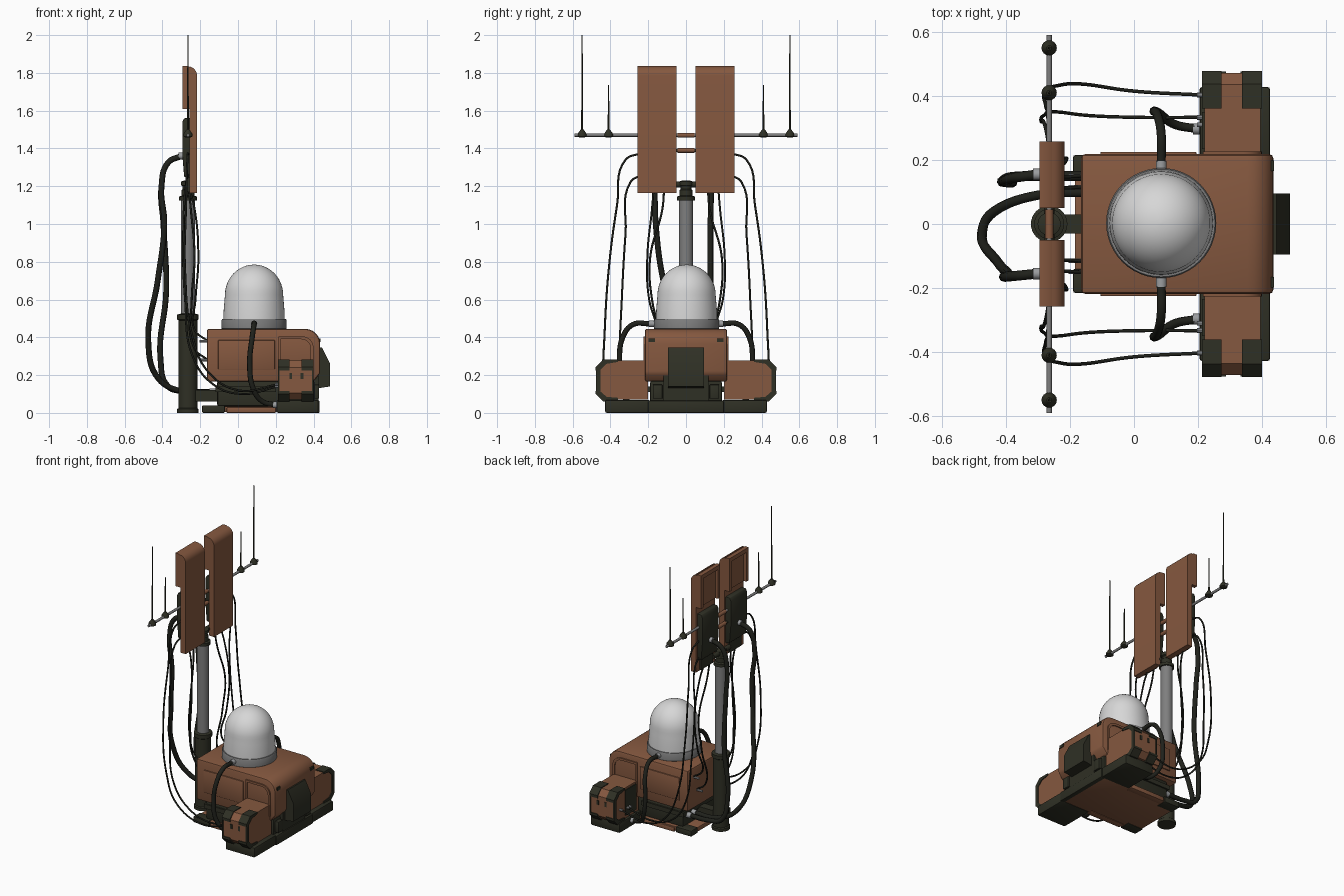
import bpy, bmesh, math
from mathutils import Vector

def material(name, rgb):
    m = bpy.data.materials.new(name)
    m.diffuse_color = (*rgb, 1)
    return m

BROWN = material("rust_brown", (0.235, 0.098, 0.05))
DARK = material("dark_olive", (0.028, 0.029, 0.018))
BLACK = material("cable_black", (0.014, 0.015, 0.011))
GREY = material("mast_grey", (0.21, 0.21, 0.21))
SILVER = material("connector_silver", (0.33, 0.34, 0.35))
WHITE = material("dome_white", (0.68, 0.68, 0.68))

def finish(name, bm, mat, bevel=0, smooth=True):
    bmesh.ops.recalc_face_normals(bm, faces=bm.faces[:])
    if bevel:
        edges = [e for e in bm.edges if len(e.link_faces) == 2 and e.calc_face_angle() > 0.5]
        bmesh.ops.bevel(bm, geom=edges, offset=bevel, segments=2, profile=0.5, affect='EDGES')
    me = bpy.data.meshes.new(name)
    bm.to_mesh(me)
    bm.free()
    me.materials.append(mat)
    ob = bpy.data.objects.new(name, me)
    bpy.context.collection.objects.link(ob)
    if smooth:
        bpy.ops.object.select_all(action='DESELECT')
        ob.select_set(True)
        bpy.context.view_layer.objects.active = ob
        bpy.ops.object.shade_smooth_by_angle(angle=math.radians(35))
    return ob

def prism(name, pts, axis, a, b, mat, bevel=0):
    """Extrude a 2D outline along an axis (x: pts are y,z / y: x,z / z: x,y)."""
    put = {'x': lambda p, t: (t, p[0], p[1]), 'y': lambda p, t: (p[0], t, p[1]),
           'z': lambda p, t: (p[0], p[1], t)}[axis]
    bm = bmesh.new()
    lo = [bm.verts.new(put(p, a)) for p in pts]
    hi = [bm.verts.new(put(p, b)) for p in pts]
    bm.faces.new(lo)
    bm.faces.new(hi)
    n = len(pts)
    for i in range(n):
        bm.faces.new((lo[i], lo[(i + 1) % n], hi[(i + 1) % n], hi[i]))
    return finish(name, bm, mat, bevel)

def box(name, x0, x1, y0, y1, z0, z1, mat, bevel=0):
    return prism(name, [(x0, y0), (x1, y0), (x1, y1), (x0, y1)], 'z', z0, z1, mat, bevel)

def lathe(name, prof, origin, mat, axis=(0, 0, 1), seg=32):
    """Revolve (radius, height) pairs round an axis starting at origin."""
    rot = Vector((0, 0, 1)).rotation_difference(Vector(axis))
    bm = bmesh.new()
    rings = []
    for r, h in prof:
        rings.append([bm.verts.new(Vector(origin) + rot @ Vector(
            (r * math.cos(2 * math.pi * k / seg), r * math.sin(2 * math.pi * k / seg), h)))
            for k in range(seg)])
    for a, b in zip(rings, rings[1:]):
        for k in range(seg):
            bm.faces.new((a[k], a[(k + 1) % seg], b[(k + 1) % seg], b[k]))
    bm.faces.new(rings[0])
    bm.faces.new(rings[-1])
    return finish(name, bm, mat)

def rod(name, p, q, r, mat, seg=16):
    d = Vector(q) - Vector(p)
    return lathe(name, [(r, 0), (r, d.length)], p, mat, d.normalized(), seg)

def cable(name, pts, r, mat=BLACK):
    cu = bpy.data.curves.new(name, 'CURVE')
    cu.dimensions = '3D'
    cu.bevel_depth, cu.bevel_resolution, cu.resolution_u = r, 2, 8
    cu.use_fill_caps = True
    sp = cu.splines.new('BEZIER')
    sp.bezier_points.add(len(pts) - 1)
    for bp, p in zip(sp.bezier_points, pts):
        bp.co = p
        bp.handle_left_type = bp.handle_right_type = 'AUTO'
    cu.materials.append(mat)
    ob = bpy.data.objects.new(name, cu)
    bpy.context.collection.objects.link(ob)
    bpy.ops.object.select_all(action='DESELECT')
    ob.select_set(True)
    bpy.context.view_layer.objects.active = ob
    bpy.ops.object.convert(target='MESH')

def arc(cx, cz, r, a0, a1, n=6):
    return [(cx + r * math.cos(math.radians(a0 + (a1 - a0) * i / n)),
             cz + r * math.sin(math.radians(a0 + (a1 - a0) * i / n))) for i in range(n + 1)]

# Main housing with rounded front edge
prism("main_housing", [(-0.165, 0.165), (-0.165, 0.445)] + arc(0.355, 0.365, 0.08, 90, 0)
      + [(0.435, 0.21), (0.40, 0.165)], 'y', -0.218, 0.218, BROWN, 0.012)
# Base plate and dark undercarriage
box("base_plate", -0.185, 0.425, -0.205, 0.205, 0.004, 0.035, BROWN, 0.005)
box("undercarriage", -0.11, 0.405, -0.19, 0.19, 0.035, 0.17, DARK, 0.01)
box("undercarriage_rib", -0.12, 0.2, -0.2, 0.2, 0.11, 0.14, DARK)
box("front_bumper", 0.40, 0.432, -0.2, 0.2, 0.0, 0.065, DARK, 0.006)
# Wedge shaped nose unit
prism("nose_unit", [(0.42, 0.13), (0.42, 0.345), (0.445, 0.345), (0.488, 0.26), (0.488, 0.14)],
      'y', -0.095, 0.095, DARK)
box("nose_lower_block", 0.40, 0.425, -0.12, 0.12, 0.05, 0.2, DARK)

for s in (1, -1):
    side = "left" if s > 0 else "right"
    # Raised side panel, arch trim and corner latches on the housing
    box(side + "_side_panel", -0.105, 0.195, s * 0.21, s * 0.225, 0.23, 0.385, BROWN, 0.003)
    prism(side + "_arch_trim", [(0.215, 0.2), (0.215, 0.405)] + arc(0.34, 0.345, 0.06, 90, 0)
          + [(0.40, 0.2), (0.385, 0.2)] + arc(0.335, 0.34, 0.05, 0, 90) + [(0.225, 0.39), (0.225, 0.2)],
          'y', s * 0.21, s * 0.226, BROWN)
    box(side + "_latch", 0.425, 0.438, s * 0.165, s * 0.198, 0.395 - 0.02, 0.395, DARK)
    box(side + "_front_block", 0.40, 0.43, s * 0.125, s * 0.175, 0.075, 0.15, DARK, 0.004)
    box(side + "_rear_foot", -0.19, -0.07, s * 0.14, s * 0.215, 0.0, 0.04, DARK, 0.006)
    box(side + "_base_rail", -0.06, 0.2, s * 0.17, s * 0.215, 0.0, 0.03, BROWN, 0.004)
    # Side pod with chamfered end
    prism(side + "_pod", [(s * y, z) for y, z in ((0.2, 0.07), (0.435, 0.07), (0.472, 0.105),
          (0.472, 0.24), (0.435, 0.278), (0.2, 0.278))], 'x', 0.22, 0.395, BROWN)
    for i, (x0, x1) in enumerate(((0.212, 0.273), (0.337, 0.40))):
        prism(f"{side}_pod_cap_top_{i}", [(s * y, z) for y, z in ((0.36, 0.27), (0.36, 0.283),
              (0.438, 0.283), (0.478, 0.243), (0.478, 0.225), (0.455, 0.225), (0.42, 0.26))],
              'x', x0, x1, DARK)
        prism(f"{side}_pod_cap_bottom_{i}", [(s * y, z) for y, z in ((0.36, 0.08), (0.36, 0.06),
              (0.438, 0.06), (0.478, 0.1), (0.478, 0.115), (0.455, 0.115), (0.42, 0.085))],
              'x', x0, x1, DARK)
        xe = 0.212 if i == 0 else 0.392
        box(f"{side}_pod_edge_{i}", xe, xe + 0.008, s * 0.452, s * 0.476, 0.11, 0.23, DARK)
        xs = 0.272 if i == 0 else 0.332
        box(f"{side}_pod_slot_{i}", xs, xs + 0.015, s * 0.465, s * 0.476, 0.18, 0.21, DARK)
    box(side + "_pod_back_plate", 0.213, 0.222, s * 0.235, s * 0.35, 0.09, 0.265, DARK)
    box(side + "_pod_foot", 0.205, 0.425, s * 0.19, s * 0.428, 0.0, 0.068, DARK, 0.008)

# Dome and its collar
DC = (0.085, 0.003, 0)
lathe("dome_collar", [(0.165, 0.44), (0.172, 0.446), (0.172, 0.49), (0.168, 0.498), (0.15, 0.498)], DC, GREY, seg=48)
lathe("dome", [(0.162, 0.49), (0.161, 0.54), (0.157, 0.59)]
      + [(0.154 * math.cos(t * math.pi / 24), 0.625 + 0.16 * math.sin(t * math.pi / 24)) for t in range(12)]
      + [(0.002, 0.785)], DC, WHITE, seg=48)

# Telescopic mast
MX = -0.265
M0 = (MX, 0, 0)
lathe("mast_lower", [(0.057, 0), (0.057, 0.02), (0.05, 0.025), (0.05, 0.49), (0.057, 0.495),
                     (0.057, 0.52), (0.04, 0.525)], M0, DARK)
lathe("mast_upper", [(0.038, 0.5), (0.038, 1.14)], M0, GREY)
lathe("mast_top", [(0.047, 1.125), (0.047, 1.145), (0.034, 1.15), (0.034, 1.18), (0.028, 1.185),
                   (0.028, 1.2), (0.036, 1.205), (0.036, 1.225), (0.02, 1.23)], M0, DARK)
box("mast_bracket", -0.23, -0.11, -0.03, 0.03, 0.06, 0.12, DARK)
# Crossbars
rod("top_crossbar", (MX, -0.59, 1.47), (MX, 0.59, 1.47), 0.0085, GREY)
for z in (1.39, 1.47):
    rod("panel_joint", (MX, -0.045, z), (MX, 0.045, z), 0.013, BROWN)
    rod("panel_link", (MX, -0.09, z), (MX, 0.09, z), 0.008, DARK)
rod("mast_head_bar", (MX, -0.09, 1.21), (MX, 0.09, 1.21), 0.016, DARK)

for s in (1, -1):
    side = "left" if s > 0 else "right"
    # Flat antenna panel: curved top sheet, hooked cheeks, electronics at the back
    a, b = s * 0.05, s * 0.258
    sheet = [(-0.256, 1.163), (-0.256, 1.83)] + arc(-0.267, 1.785, 0.05, 78, 0) + [(-0.217, 1.163)]
    prism(side + "_panel_sheet", sheet, 'y', a, b, BROWN)
    hook = [(-0.295, 1.61), (-0.295, 1.837), (-0.268, 1.837), (-0.25, 1.826), (-0.25, 1.61)]
    for c, d in ((a, a + s * 0.025), (b - s * 0.025, b)):
        prism(side + "_panel_cheek", hook, 'y', c, d, BROWN)
    prism(side + "_panel_cap", [(-0.295, 1.81)] + hook[1:4] + [(-0.25, 1.81)], 'y', a, b, BROWN)
    box(side + "_panel_back", -0.275, -0.25, s * 0.07, s * 0.24, 1.61, 1.82, BROWN)
    prism(side + "_electronics", [(-0.25, 1.24), (-0.285, 1.25), (-0.295, 1.37), (-0.295, 1.54),
          (-0.285, 1.56), (-0.25, 1.56)], 'y', s * 0.065, s * 0.243, DARK, 0.004)
    box(side + "_panel_lower_bracket", -0.268, -0.25, s * 0.09, s * 0.22, 1.17, 1.25, DARK)
    # Whip antennas
    for y, top in ((0.55, 2.0), (0.41, 1.735)):
        lathe(side + "_whip_base", [(0.013, 1.458), (0.024, 1.463), (0.024, 1.477), (0.008, 1.5)],
              (MX, s * y, 0), DARK, seg=16)
        lathe(side + "_whip", [(0.005, 1.49), (0.003, top)], (MX, s * y, 0), DARK, seg=8)
    # Dome hose to the pod
    rod(side + "_dome_plug", (0.085, s * 0.165, 0.472), (0.085, s * 0.197, 0.472), 0.017, SILVER)
    cable(side + "_dome_hose", [(0.085, s * 0.19, 0.472), (0.085, s * 0.28, 0.468), (0.075, s * 0.335, 0.40),
          (0.062, s * 0.352, 0.26), (0.08, s * 0.345, 0.13), (0.13, s * 0.31, 0.06), (0.2, s * 0.297, 0.042)], 0.014)
    rod(side + "_hose_plug", (0.185, s * 0.297, 0.042), (0.215, s * 0.297, 0.042), 0.017, SILVER)
    # Thin cables from panel edge to the pod
    cable(side + "_outer_cable", [(-0.265, s * 0.24, 1.375), (-0.268, s * 0.32, 1.34), (-0.275, s * 0.365, 1.1),
          (-0.28, s * 0.41, 0.75), (-0.24, s * 0.432, 0.4), (-0.16, s * 0.437, 0.22), (0.0, s * 0.415, 0.12),
          (0.21, s * 0.403, 0.15)], 0.0055)
    cable(side + "_inner_cable", [(-0.265, s * 0.24, 1.26), (-0.275, s * 0.295, 1.22), (-0.29, s * 0.32, 0.95),
          (-0.28, s * 0.34, 0.6), (-0.24, s * 0.35, 0.3), (-0.13, s * 0.338, 0.15), (0.02, s * 0.333, 0.1),
          (0.21, s * 0.333, 0.14)], 0.0055)
    for y, z in ((0.403, 0.15), (0.333, 0.14), (0.31, 0.14)):
        rod(side + "_cable_plug", (0.197, s * y, z), (0.222, s * y, z), 0.008, SILVER, 10)
    # Thin cables from panel bottom to the housing
    for i, (y0, ym, y1, z1, x) in enumerate(((0.17, 0.205, 0.15, 0.38, -0.23), (0.115, 0.19, 0.115, 0.28, -0.25))):
        cable(f"{side}_feed_cable_{i}", [(-0.262, s * y0, 1.2), (x, s * (y0 + 0.01), 1.08), (x + 0.02, s * ym, 0.82),
              (x + 0.005, s * (ym - 0.01), 0.6), (-0.23, s * y1, z1 + 0.06), (-0.16, s * y1, z1)], 0.0055)
        rod(f"{side}_feed_plug_{i}", (-0.205, s * y1, z1), (-0.16, s * y1, z1), 0.007, SILVER, 10)
    rod(side + "_power_plug", (-0.315, s * 0.155, 1.36), (-0.28, s * 0.155, 1.36), 0.018, SILVER)

# Thick power cables down the back
cable("right_power_cable", [(-0.3, -0.155, 1.36), (-0.37, -0.162, 1.325), (-0.405, -0.165, 1.2), (-0.39, -0.16, 1.0),
      (-0.425, -0.12, 0.7), (-0.475, -0.03, 0.38), (-0.42, 0.05, 0.18), (-0.3, 0.09, 0.115), (-0.13, 0.1, 0.11)], 0.0155)
cable("left_power_cable", [(-0.3, 0.155, 1.36), (-0.37, 0.145, 1.325), (-0.405, 0.135, 1.2), (-0.395, 0.13, 1.0),
      (-0.38, 0.13, 0.65), (-0.41, 0.135, 0.28), (-0.37, 0.148, 0.14), (-0.28, 0.15, 0.115), (-0.13, 0.15, 0.11)], 0.0155)
for y in (0.1, 0.15):
    rod("base_plug", (-0.15, y, 0.11), (-0.105, y, 0.11), 0.019, SILVER)
